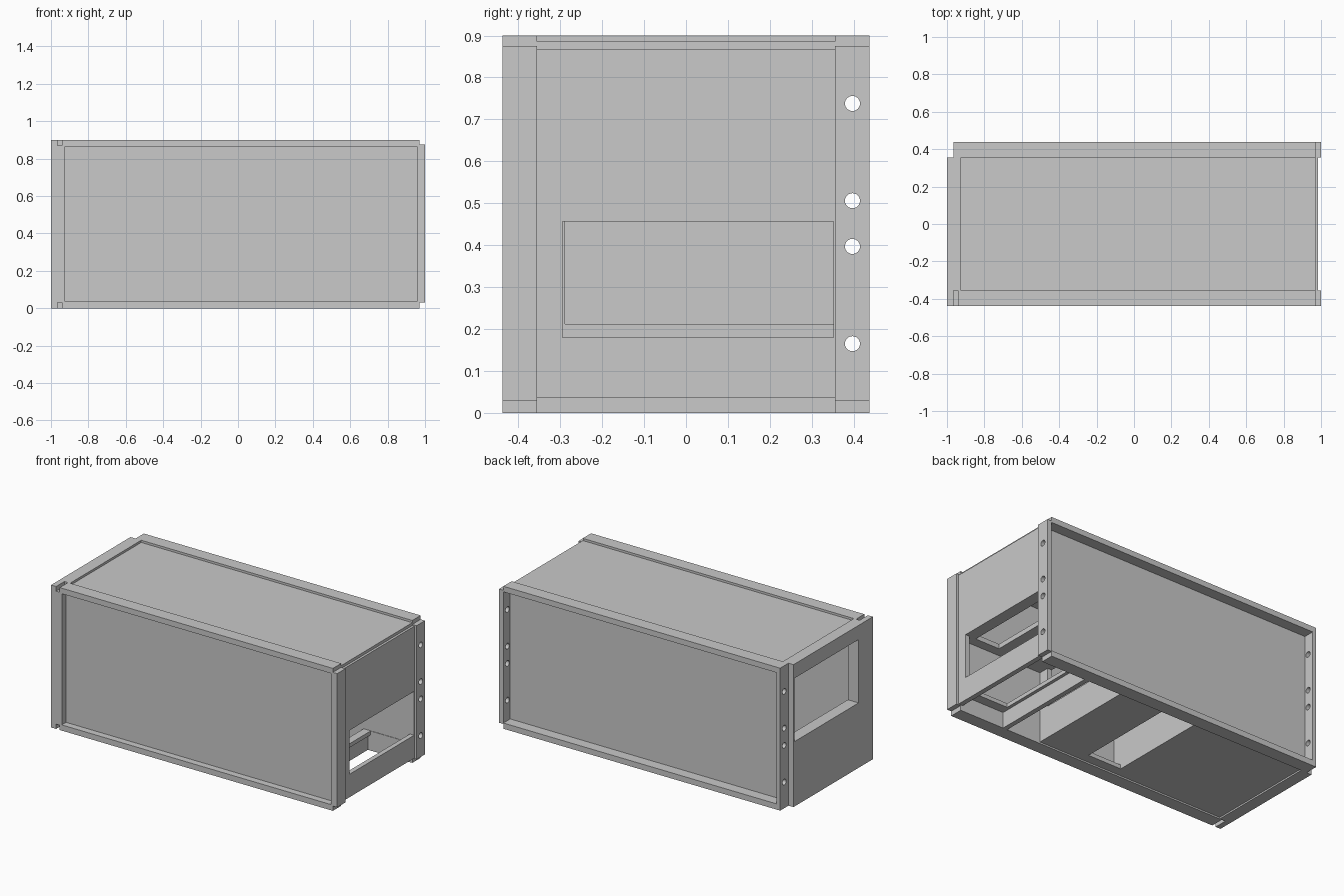
import bpy
import bmesh
from mathutils import Matrix, Vector

cube = bpy.data.objects.get("Cube")
if cube:
    bpy.data.objects.remove(cube, do_unlink=True)

GREY = (0.585, 0.585, 0.585, 1)
grey = bpy.data.materials.new("plain_grey")
grey.use_nodes = True
grey.diffuse_color = GREY
grey.node_tree.nodes["Principled BSDF"].inputs["Base Color"].default_value = GREY


def add_object(name, bm):
    mesh = bpy.data.meshes.new(name)
    bm.to_mesh(mesh)
    bm.free()
    mesh.materials.append(grey)
    obj = bpy.data.objects.new(name, mesh)
    bpy.context.collection.objects.link(obj)
    return obj


def box(name, xs, ys, zs):
    """Box between the given x, y and z limits."""
    low, high = Vector((xs[0], ys[0], zs[0])), Vector((xs[1], ys[1], zs[1]))
    bm = bmesh.new()
    place = Matrix.Translation((low + high) / 2) @ Matrix.Diagonal((*(high - low), 1))
    bmesh.ops.create_cube(bm, size=1, matrix=place)
    return add_object(name, bm)


def cylinder_x(name, x, y, z, radius, length):
    bm = bmesh.new()
    place = Matrix.Translation((x, y, z)) @ Matrix.Rotation(1.5707963, 4, "Y")
    bmesh.ops.create_cone(bm, cap_ends=True, segments=24, radius1=radius,
                          radius2=radius, depth=length, matrix=place)
    return add_object(name, bm)


def cut(obj, cutters):
    """Subtract the cutters, bake the result and remove the cutters."""
    for cutter in cutters:
        mod = obj.modifiers.new("cut", "BOOLEAN")
        mod.operation = "DIFFERENCE"
        mod.solver = "EXACT"
        mod.object = cutter
        cutter.hide_render = True
    graph = bpy.context.evaluated_depsgraph_get()
    baked = bpy.data.meshes.new_from_object(obj.evaluated_get(graph))
    obj.modifiers.clear()
    obj.data = baked
    for cutter in cutters:
        bpy.data.objects.remove(cutter, do_unlink=True)


OUT, IN = 0.438, 0.355      # outer rim and inner frame depth
TOP = 0.9
WINDOW = (-0.295, 0.352)    # front to back extent of the openings

# Thick right end with its high opening and corner slots
right_end = box("right_end", (-1, -0.925), (-OUT, IN), (0, TOP))
cut(right_end, [
    box("window_cutter", (-1.1, -0.8), (-0.295, 0.345), (0.41, 0.81)),
    box("top_slot_cutter", (-0.965, -0.94), (-0.5, -IN), (0.87, 1)),
    box("bottom_slot_cutter", (-0.965, -0.94), (-0.5, -IN), (-0.1, 0.03)),
])

# Left end wall with its low opening
left_end = box("left_end", (0.955, 0.985), (-IN, IN), (0.035, 0.868))
cut(left_end, [box("window_cutter", (0.9, 1.1), WINDOW, (0.18, 0.457))])

# Recessed front, back and top panels
box("front_panel", (-0.925, 0.957), (-0.395, -IN), (0.02, 0.88))
box("back_panel", (-0.94, 0.97), (IN, 0.37), (0.02, 0.88))
box("top_panel", (-0.925, 0.97), (-IN, IN), (0.865, 0.886))

# Long rails around the front and back rims
for level, zs in (("bottom", (0, 0.036)), ("top", (0.865, TOP))):
    box(level + "_front_rail", (-0.925, 0.97), (-OUT, -IN), zs)
    box(level + "_back_rail", (-0.965, 0.97), (IN, OUT), zs)

# Upright posts, the back pair drilled
box("front_left_post", (0.957, 1), (-OUT, -IN), (0.03, 0.875))
for name, xs in (("back_left_post", (0.97, 1)), ("back_right_post", (-0.965, -0.94))):
    post = box(name, xs, (IN, OUT), (0.03, 0.875))
    cut(post, [cylinder_x("drill", sum(xs) / 2, 0.397, z, 0.018, 0.2)
               for z in (0.165, 0.397, 0.506, 0.738)])

# Bottom panel with a cross slot, open towards the left end
bottom = box("bottom_panel", (-0.925, 0.39), (-IN, IN), (0.01, 0.036))
cut(bottom, [box("slot_cutter", (-0.15, 0.085), WINDOW, (-0.1, 0.1))])

# Inner dividers, the left one with an opening
divider = box("left_divider", (0.36, 0.39), (-IN, IN), (0.01, 0.868))
cut(divider, [box("window_cutter", (0.3, 0.5), (-0.288, 0.352), (0.212, 0.457))])
box("right_divider", (-0.18, -0.15), (-IN, IN), (0.036, 0.868))

# Shelves of the left compartment and the slat hanging from the lower one
middle = box("middle_shelf", (0.39, 0.957), (-IN, IN), (0.457, 0.487))
cut(middle, [box("slot_cutter", (0.74, 0.91), WINDOW, (0.4, 0.6))])
lower = box("lower_shelf", (0.63, 0.957), (-IN, IN), (0.1, 0.125))
cut(lower, [box("slot_cutter", (0.68, 0.89), WINDOW, (0, 0.2))])
box("hanging_slat", (0.63, 0.66), (-IN, IN), (0, 0.1))
